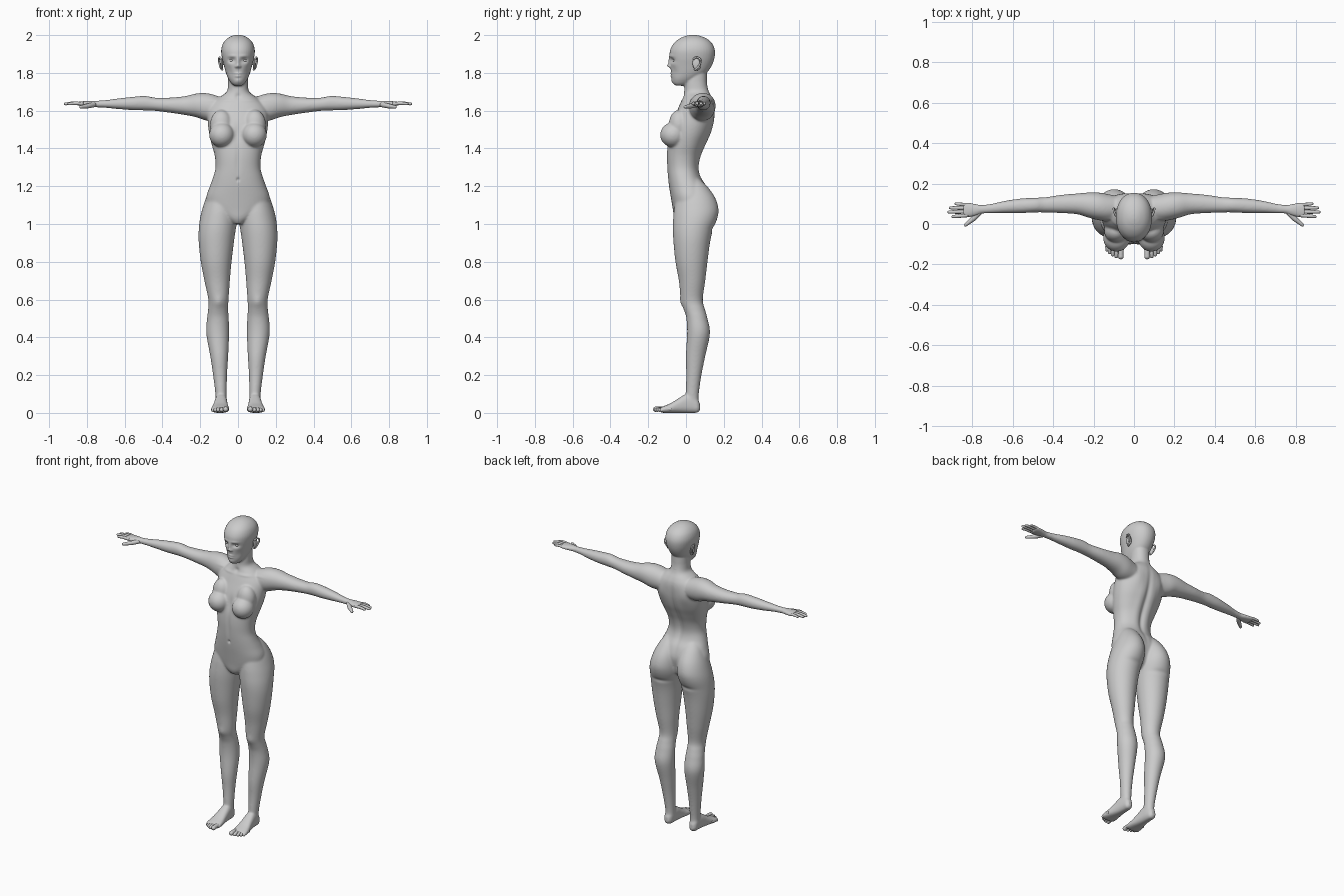
import bpy, bmesh, math
from mathutils import Vector, Matrix

SIDES = (1, -1)


def spline(rows, n=5):
    """Catmull-Rom through rows of numbers."""
    out = []
    for i in range(len(rows) - 1):
        p = [rows[max(0, min(len(rows) - 1, i + k))] for k in (-1, 0, 1, 2)]
        for j in range(n):
            t = j / n
            out.append([0.5 * (2 * b + (c - a) * t + (2 * a - 5 * b + 4 * c - d) * t * t
                               + (3 * b - a - 3 * c + d) * t ** 3) for a, b, c, d in zip(*p)])
    return out + [list(rows[-1])]


def skin(bm, rings):
    """Bridge rings of points into a closed tube."""
    vs = [[bm.verts.new(p) for p in r] for r in rings]
    n = len(vs[0])
    for a, b in zip(vs, vs[1:]):
        for i in range(n):
            bm.faces.new((a[i], a[(i + 1) % n], b[(i + 1) % n], b[i]))
    bm.faces.new(vs[0][::-1])
    bm.faces.new(vs[-1])


def loft(bm, rows, axis, side=1, power=2.0, n=40):
    """Rows: position on axis, then low/high limits on the two other axes."""
    rings = []
    for t, a0, a1, b0, b1 in spline(rows):
        ring = []
        for k in range(n):
            c, s = math.cos(k * math.tau / n), math.sin(k * math.tau / n)
            a = (a0 + a1) / 2 + (a1 - a0) / 2 * math.copysign(abs(c) ** (2 / power), c)
            b = (b0 + b1) / 2 + (b1 - b0) / 2 * math.copysign(abs(s) ** (2 / power), s)
            x, y, z = {'x': (t, a, b), 'y': (a, t, b), 'z': (a, b, t)}[axis]
            ring.append((x * side, y, z))
        rings.append(ring)
    skin(bm, rings)


def tube(bm, pts, side=1, n=14):
    """Round-ended tapering tube; points are x, y, z, radius."""
    rows = spline(pts, 4)
    d = (Vector(rows[-1][:3]) - Vector(rows[-2][:3])).normalized()
    r = rows[-1][3]
    end = Vector(rows[-1][:3]) - d * r
    rows[-1] = [*end, r]
    rows = [q for q in rows[:-1] if (Vector(q[:3]) - end).dot(d) < -0.001] + [rows[-1]]
    rows += [[*(end + d * r * math.sin(a)), r * math.cos(a)] for a in (0.5, 0.9, 1.2, 1.45)]
    rings = []
    for i, q in enumerate(rows):
        t = Vector(rows[min(i + 1, len(rows) - 1)][:3]) - Vector(rows[max(i - 1, 0)][:3])
        m = t.to_track_quat('Z', 'Y').to_matrix()
        ring = [Vector(q[:3]) + m @ Vector((math.cos(k * math.tau / n), math.sin(k * math.tau / n), 0)) * q[3]
                for k in range(n)]
        rings.append([(p.x * side, p.y, p.z) for p in ring])
    skin(bm, rings)


def ball(bm, c, r, side=1, tilt=0.0):
    m = (Matrix.Translation((c[0] * side, c[1], c[2])) @ Matrix.Rotation(tilt, 4, 'X')
         @ Matrix.Diagonal((*r, 1)))
    bmesh.ops.create_uvsphere(bm, u_segments=28, v_segments=18, radius=1, matrix=m)


def finish(bm, name):
    bmesh.ops.recalc_face_normals(bm, faces=bm.faces)
    me = bpy.data.meshes.new(name)
    bm.to_mesh(me)
    bm.free()
    me.polygons.foreach_set("use_smooth", [True] * len(me.polygons))
    ob = bpy.data.objects.new(name, me)
    bpy.context.collection.objects.link(ob)
    return ob


def bake(ob):
    """Replace the mesh by its modified result."""
    me = bpy.data.meshes.new_from_object(ob.evaluated_get(bpy.context.evaluated_depsgraph_get()))
    ob.modifiers.clear()
    ob.data = me


# torso and neck: z, half width, front y, back y
torso = [(1.0, .03, -.045, .07), (1.03, .08, -.062, .10), (1.08, .155, -.07, .115), (1.14, .168, -.08, .125),
         (1.2, .149, -.09, .108), (1.25, .131, -.096, .078), (1.3, .119, -.1, .067), (1.36, .123, -.102, .077),
         (1.42, .139, -.098, .102), (1.48, .153, -.088, .13), (1.54, .16, -.072, .147), (1.6, .158, -.047, .153),
         (1.64, .135, -.03, .15), (1.67, .1, -.016, .138), (1.7, .06, -.01, .122), (1.74, .053, -.008, .112),
         (1.8, .052, 0, .11)]
# head: same layout
head = [(1.732, .02, -.056, -.005), (1.745, .036, -.07, .03), (1.77, .052, -.075, .07), (1.8, .064, -.078, .11),
        (1.84, .075, -.083, .137), (1.88, .085, -.087, .151), (1.92, .089, -.084, .153), (1.955, .08, -.066, .139),
        (1.98, .06, -.037, .112), (1.995, .034, -.003, .078), (2.001, .012, .024, .05)]
# leg: z, inner x, outer x, front y, back y
leg = [(.04, .06, .117, -.002, .067), (.1, .06, .12, -.002, .068), (.2, .058, .132, .001, .082),
       (.3, .052, .147, -.001, .102), (.42, .047, .168, .006, .127), (.5, .049, .164, .002, .114),
       (.55, .052, .158, -.012, .1), (.6, .05, .157, -.027, .089), (.7, .043, .178, -.038, .102),
       (.8, .034, .197, -.056, .114), (.9, .022, .208, -.066, .127), (.97, .012, .208, -.07, .143),
       (1.03, .003, .201, -.068, .166), (1.08, .003, .189, -.063, .172), (1.14, .008, .169, -.05, .154),
       (1.2, .02, .14, -.02, .112), (1.24, .04, .11, 0, .07)]
# arm and palm: x, front y, back y, low z, high z
arm = [(.06, .03, .13, 1.56, 1.66), (.12, .015, .145, 1.545, 1.682), (.17, .018, .155, 1.548, 1.693),
       (.22, .03, .156, 1.565, 1.691), (.28, .048, .151, 1.577, 1.677), (.36, .054, .144, 1.589, 1.669),
       (.44, .057, .132, 1.599, 1.669), (.49, .057, .13, 1.601, 1.678), (.56, .054, .126, 1.603, 1.673),
       (.64, .054, .114, 1.609, 1.664), (.7, .053, .101, 1.615, 1.656), (.75, .052, .093, 1.618, 1.652),
       (.78, .042, .098, 1.619, 1.652), (.82, .033, .105, 1.621, 1.65), (.843, .033, .105, 1.625, 1.648)]
# foot: y, inner x, outer x, low z, high z
foot = [(.074, .078, .103, .015, .05), (.06, .066, .115, .002, .075), (.035, .06, .119, 0, .095),
        (0, .057, .123, 0, .1), (-.04, .054, .129, 0, .077), (-.08, .049, .138, 0, .052),
        (-.115, .047, .143, 0, .037), (-.135, .052, .137, .003, .028)]

bm = bmesh.new()
for rows, p in ((torso, 2.2), (head, 2.15)):
    loft(bm, [(z, -w, w, f, b) for z, w, f, b in rows], 'z', power=p)
for s in SIDES:
    loft(bm, leg, 'z', s)
    loft(bm, arm, 'x', s, 2.1)
    loft(bm, foot, 'y', s, 2.5)
    ball(bm, (.086, -.068, 1.472), (.067, .069, .066), s)
    ball(bm, (.088, -.036, 1.525), (.06, .055, .08), s)
body = finish(bm, "body")
mod = body.modifiers.new("fuse", 'REMESH')
mod.mode, mod.voxel_size, mod.use_smooth_shade = 'VOXEL', .0046, True
bake(body)

# blend the joins, gently on head, hands and feet
soft = body.vertex_groups.new(name="soft")
fine = body.vertex_groups.new(name="fine")
for v in body.data.vertices:
    x, y, z = v.co
    gentle = z > 1.76 or z < .03 or abs(x) > .72
    (fine if gentle else soft).add([v.index], 1, 'REPLACE')
for group, count in (("soft", 22), ("fine", 4)):
    mod = body.modifiers.new(group, 'SMOOTH')
    mod.factor, mod.iterations, mod.vertex_group = .5, count, group
bake(body)

# sculpt strokes: x, z, radius x, radius z, push along y, side (-1 front, 1 back)
face = [(.034, 1.867, .017, .011, .014, -1), (.032, 1.889, .02, .006, -.004, -1), (0, 1.857, .008, .02, -.009, -1),
        (0, 1.837, .009, .008, -.013, -1), (.011, 1.833, .005, .005, -.007, -1), (0, 1.797, .015, .004, -.006, -1),
        (0, 1.783, .013, .005, -.007, -1), (0, 1.757, .014, .01, -.004, -1), (.046, 1.805, .013, .018, .005, -1),
        (.052, 1.845, .013, .012, -.004, -1)]
figure = [(0, 1.235, .006, .008, .008, -1), (0, 1.34, .012, .07, .004, -1), (0, 1.48, .014, .04, .006, -1),
          (.085, 1.655, .05, .007, -.005, -1), (0, 1.675, .012, .012, .006, -1), (.103, .585, .022, .025, -.006, -1),
          (0, 1.4, .014, .16, -.011, 1), (.085, 1.56, .03, .045, .006, 1), (.09, .975, .05, .012, -.006, 1),
          (.045, 1.4, .02, .1, .005, 1)]
for v, nrm in [(v, v.normal.copy()) for v in body.data.vertices]:
    x, y, z = abs(v.co.x), v.co.y, v.co.z
    if x > .25:
        continue
    push = 0
    for bx, bz, rx, rz, dy, side in (face if z > 1.72 else figure):
        d = ((x - bx) / rx) ** 2 + ((z - bz) / rz) ** 2
        if d < 9:
            push += dy * math.exp(-d / 1.4) * max(0, side * nrm.y)
    v.co.y += push

# eyes
bm = bmesh.new()
for s in SIDES:
    ball(bm, (.034, -.055, 1.866), (.014, .014, .011), s)
finish(bm, "eyes")

# ears: thin shell with a raised rim
bm = bmesh.new()
for s in SIDES:
    ball(bm, (.086, .056, 1.846), (.008, .021, .033), s, .2)
    tube(bm, [(.08, .04, 1.856, .004), (.09, .042, 1.875, .005), (.098, .06, 1.882, .005), (.101, .077, 1.868, .005),
              (.097, .073, 1.845, .005), (.088, .055, 1.822, .006), (.08, .044, 1.818, .006)], s)
finish(bm, "ears")

# fingers: root y, tip x, tip y, radius
bm = bmesh.new()
fingers = [(.043, .902, .036, .0092), (.061, .922, .059, .0095), (.079, .915, .08, .0092), (.095, .888, .1, .008)]
for s in SIDES:
    for y, tx, ty, r in fingers:
        mx = (.825 + tx) / 2
        tube(bm, [(.82, y, 1.636, r), (mx, (y + ty) / 2, 1.639, r), (tx, ty, 1.635, r * .75)], s)
    tube(bm, [(.76, .062, 1.632, .013), (.79, .03, 1.626, .013), (.815, .01, 1.622, .0105),
              (.838, -.01, 1.619, .008)], s)
finish(bm, "fingers")

# toes: x, tip y, radius
bm = bmesh.new()
toes = [(.065, -.174, .0145), (.087, -.168, .0105), (.105, -.159, .01), (.12, -.148, .0095), (.133, -.136, .009)]
for s in SIDES:
    for x, y, r in toes:
        tube(bm, [(x, y + .06, .02, r * .9), (x, y + .025, .021, r * .9), (x, y, r + .001, r)], s)
finish(bm, "toes")
